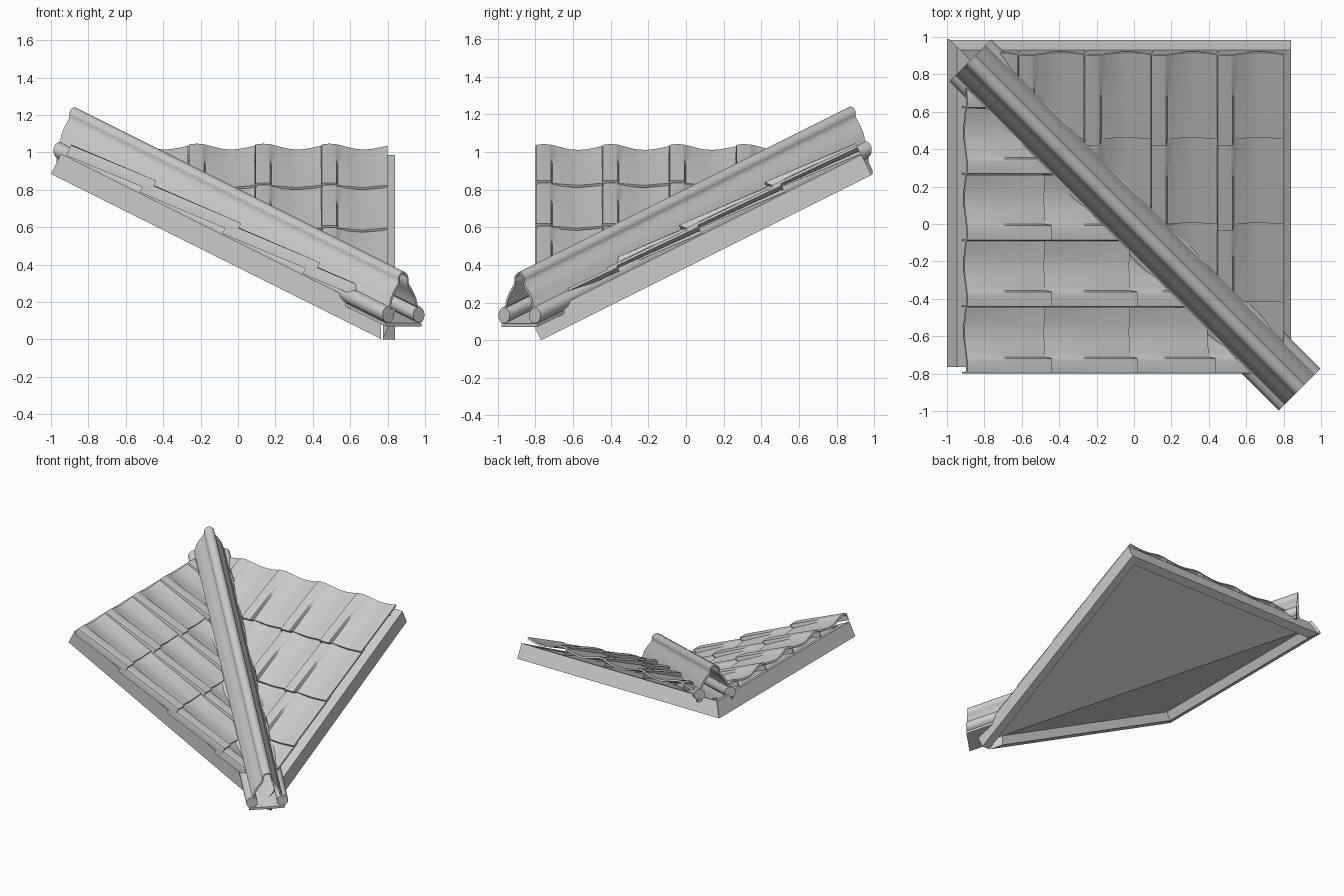
import bpy, bmesh, math
from mathutils import Matrix, Vector

if "Cube" in bpy.data.objects:
    bpy.data.objects.remove(bpy.data.objects["Cube"])

K = math.sqrt(1.25)          # slope length per unit of plan
Y0 = -0.77                   # low end of the slopes in plan


def loft(bm, rings):
    """Closed solid through a list of equal-length point rings."""
    vs = [[bm.verts.new(p) for p in r] for r in rings]
    n = len(vs[0])
    for a, b in zip(vs, vs[1:]):
        for i in range(n):
            j = (i + 1) % n
            bm.faces.new((a[i], a[j], b[j], b[i]))
    bm.faces.new(vs[0][::-1])
    bm.faces.new(vs[-1])


def clip(bm, co, no):
    """Remove everything on the positive side of a plane and close the cut."""
    bmesh.ops.bisect_plane(bm, geom=bm.verts[:] + bm.edges[:] + bm.faces[:],
                           plane_co=co, plane_no=no, clear_outer=True)
    bmesh.ops.holes_fill(bm, edges=[e for e in bm.edges if e.is_boundary], sides=0)


def finish(name, bm, angle=35):
    bmesh.ops.recalc_face_normals(bm, faces=bm.faces[:])
    me = bpy.data.meshes.new(name)
    bm.to_mesh(me)
    bm.free()
    ob = bpy.data.objects.new(name, me)
    bpy.context.collection.objects.link(ob)
    bpy.ops.object.select_all(action='DESELECT')
    ob.select_set(True)
    bpy.context.view_layer.objects.active = ob
    bpy.ops.object.shade_smooth_by_angle(angle=math.radians(angle))


def slope_matrix(turn):
    """Local axes: across, up the slope, normal to the slope."""
    m = Matrix(((1, 0, 0, 0), (0, 1 / K, -0.5 / K, Y0),
                (0, 0.5 / K, 1 / K, 0), (0, 0, 0, 1)))
    return Matrix.Rotation(math.pi / 2 if turn else 0, 4, 'Z') @ m


def up(y):
    return (y - Y0) * K


def box(bm, a0, a1, s0, s1, n0, n1):
    loft(bm, [[(a0, s, n0), (a1, s, n0), (a1, s, n1), (a0, s, n1)] for s in (s0, s1)])


def wave(u, k):
    """Tile height: crisp side roll at the low end (k=0), soft wave at the top (k=1)."""
    soft = 0.034 * (0.5 + 0.5 * math.cos(math.pi * min(1, abs(u - 0.045) / 0.17)))
    soft += 0.022 * max(0, (u - 0.24) / 0.113) ** 1.5
    crisp = 0.048 if u < 0.083 else 0.006 + 0.012 * abs(u - 0.22) / 0.13
    return crisp * (1 - k) + soft * k


US = [0.004, 0.02, 0.045, 0.07, 0.082, 0.09] + [0.09 + 0.263 * i / 10 for i in range(1, 11)]


def tile(bm, a, bottom, top):
    rings = []
    for k in (0, 0.1, 0.4, 0.7, 1):
        s = up(bottom) + (up(top) - up(bottom)) * k
        n = 0.170 - 0.015 * k

        def pt(u, t):
            drop = 0.028 if k == 0 and u < 0.083 else 0
            return (a + u, s - drop, n + wave(u, k) - t)
        skirt = 0.06
        rings.append([pt(0, skirt), pt(0, 0.008)] + [pt(u, 0) for u in US]
                     + [pt(u, 0.014) for u in US[:0:-1]] + [pt(0.008, 0.02), pt(0.008, skirt)])
    loft(bm, rings)


for label, turn, side, edge, first, high, shift in (
        ("back", False, -1, 0.84, -0.975, 0.985, 0),
        ("left", True, 1, -0.765, -0.80, 1.0, 0.02)):
    M = slope_matrix(turn)
    valley = Vector((side, side, 0))
    inner = edge + side * 0.065
    top = up(high)
    far = -0.99 if side < 0 else 0.99

    def cut(bm, gap):
        bmesh.ops.transform(bm, matrix=M, verts=bm.verts[:])
        clip(bm, valley * (-gap / 2), valley)
        clip(bm, (0, 0, 0), (0, 0, -1))

    # edge beams
    for part, dims in (("rake_beam", (min(edge, inner), max(edge, inner), 0, top)),
                       ("top_beam", (min(inner, far), max(inner, far), top - 0.065, top))):
        bm = bmesh.new()
        box(bm, *dims, 0, 0.12)
        cut(bm, 0)
        finish(f"{label}_{part}", bm)

    # roof deck
    bm = bmesh.new()
    box(bm, min(inner, far), max(inner, far), 0, top - 0.065, 0.07, 0.115)
    cut(bm, 0)
    finish(f"{label}_deck", bm)

    # overlapping tiles
    bm = bmesh.new()
    for c in range(5):
        for bottom, t in ((0.54, 0.985 - shift / 2), (0.085, 0.58), (-0.335, 0.14), (-0.78, -0.29)):
            tile(bm, first + 0.355 * c, bottom + shift, t)
    cut(bm, 0.17)
    finish(f"{label}_tiles", bm)


# valley cover: sheet with a side roll on each edge and a high centre roll
def arc(cx, cz, r, a0, a1, n=10):
    return [(cx + r * math.cos(math.radians(a0 + (a1 - a0) * i / n)),
             cz + r * math.sin(math.radians(a0 + (a1 - a0) * i / n))) for i in range(n + 1)]


def cover_half(e):
    pts = arc(0.113, 0.573, 0.045 - e, -60, 90)
    pts += [(0.106 - e, 0.63 - e), (0.095 - e, 0.665 - e), (0.07 - e, 0.705 - e),
            (0.043 - e, 0.738 - e)]
    pts += arc(0, 0.765, 0.038 - e, -15, 90, 7)
    return pts


def mirrored(pts):
    return pts + [(-v, h) for v, h in pts[-2::-1]]


def along(pts, x):
    d = math.sqrt(0.5)
    return [(x + v * d, -x + v * d, h - 0.5 * x) for v, h in pts]


HIGH, LOW = -0.875, 0.885
bm = bmesh.new()
section = mirrored(cover_half(0)) + mirrored(cover_half(0.01))[::-1]
loft(bm, [along(section, x) for x in (HIGH, LOW)])
finish("valley_cover", bm)

# flat tray under the cover
bm = bmesh.new()
tray = [(-0.135, 0.512), (0.135, 0.512), (0.135, 0.53), (-0.135, 0.53)]
loft(bm, [along(tray, x) for x in (HIGH, LOW)])
finish("valley_tray", bm)

# round cores inside the side rolls
for name, v in (("left_roll", -0.113), ("right_roll", 0.113)):
    bm = bmesh.new()
    loft(bm, [along(arc(v, 0.573, 0.04, 0, 345, 23), x) for x in (HIGH, LOW)])
    finish(name, bm)
